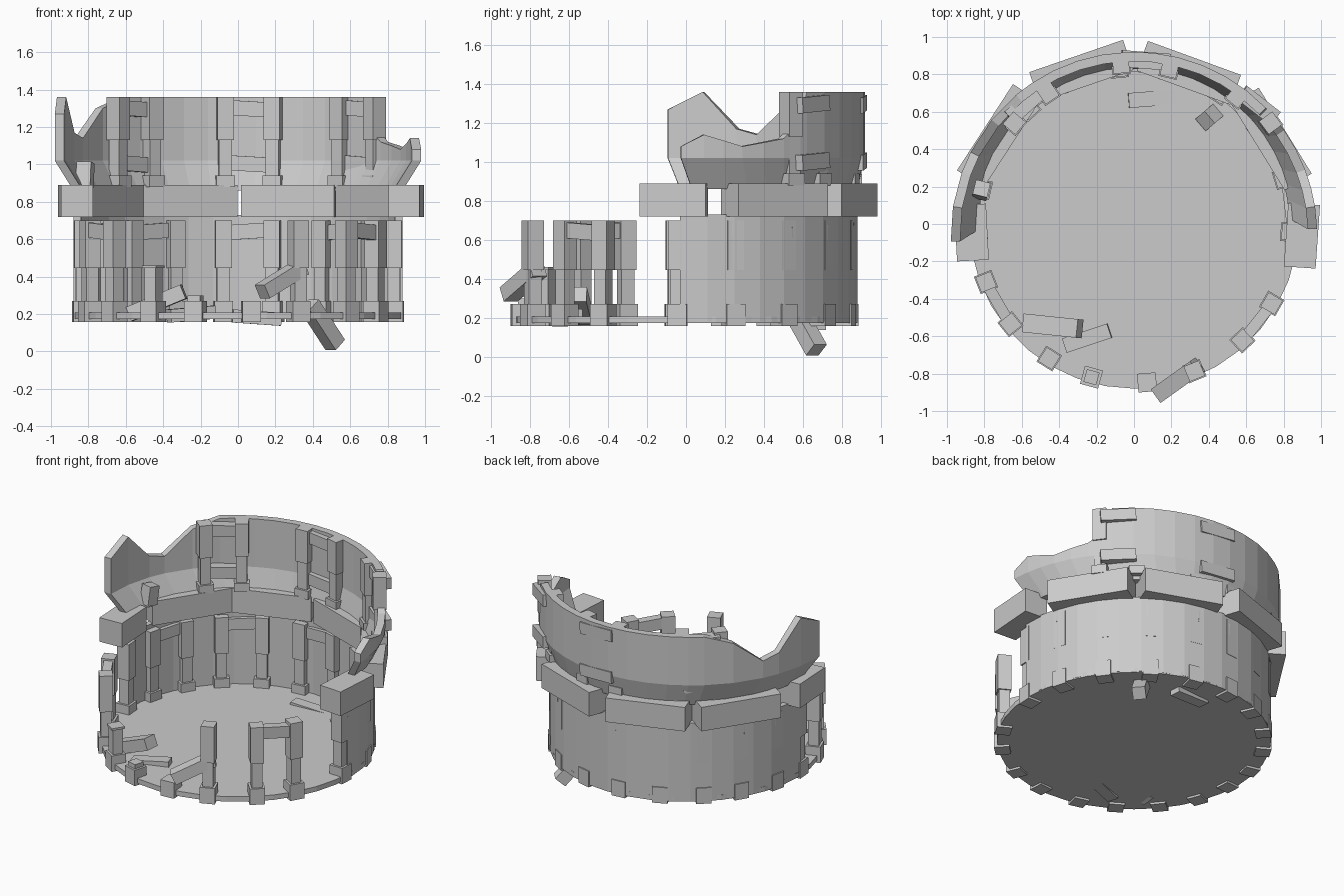
import bpy, bmesh
from math import radians, cos, sin
from mathutils import Vector, Matrix

if "Cube" in bpy.data.objects:
    bpy.data.objects.remove(bpy.data.objects["Cube"])


def polar(r, deg, z=0.0, cy=0.0):
    return Vector((r * cos(radians(deg)), cy + r * sin(radians(deg)), z))


def finish(name, bm):
    bmesh.ops.recalc_face_normals(bm, faces=bm.faces)
    me = bpy.data.meshes.new(name)
    bm.to_mesh(me)
    bm.free()
    ob = bpy.data.objects.new(name, me)
    bpy.context.collection.objects.link(ob)
    return ob


def add_box(bm, center, size, rot=None):
    m = Matrix.Translation(center) @ (rot or Matrix()) @ Matrix.Diagonal((*size, 1))
    bmesh.ops.create_cube(bm, size=1, matrix=m)


def beam(name, p, q, w, h):
    """Box running from p to q, w wide and h high."""
    p, q = Vector(p), Vector(q)
    x = (q - p).normalized()
    y = Vector((0, 0, 1)).cross(x).normalized()
    rot = Matrix((x, y, x.cross(y))).transposed().to_4x4()
    bm = bmesh.new()
    add_box(bm, (p + q) / 2, ((q - p).length, w, h), rot)
    return finish(name, bm)


def column(name, pos, sections, top):
    """Square stacked column facing the centre, cut off at height top."""
    bm = bmesh.new()
    x = Vector((pos[0], pos[1], 0)).normalized()
    rot = Matrix((x, Vector((-x.y, x.x, 0)), Vector((0, 0, 1)))).transposed().to_4x4()
    for z0, z1, w in sections:
        z1 = min(z1, top)
        if z1 > z0:
            add_box(bm, Vector((pos[0], pos[1], (z0 + z1) / 2)), (w, w, z1 - z0), rot)
    return finish(name, bm)


def wall(name, angles, section, thick):
    """Curved wall; section(angle) lists (radius, z, centre y) from bottom to top."""
    bm = bmesh.new()
    rows = []
    for a in angles:
        pts = section(a)
        loop = [polar(r, a, z, cy) for r, z, cy in pts]
        loop += [polar(r - thick, a, z, cy) for r, z, cy in reversed(pts)]
        rows.append([bm.verts.new(v) for v in loop])
    n = len(rows[0])
    for a, b in zip(rows, rows[1:]):
        for i in range(n):
            bm.faces.new((a[i], b[i], b[(i + 1) % n], a[(i + 1) % n]))
    half = n // 2
    for row in (rows[0], rows[-1]):
        for i in range(half - 1):
            bm.faces.new((row[i], row[i + 1], row[n - 2 - i], row[n - 1 - i]))
    return finish(name, bm)


# Floor disc
bm = bmesh.new()
bmesh.ops.create_cone(bm, cap_ends=True, segments=36, radius1=0.88, radius2=0.88,
                      depth=0.035, matrix=Matrix.Translation((0, 0, 0.19)))
finish("floor", bm)

# Lower half-round wall
wall("lower_wall", [-2 + 184 * i / 20 for i in range(21)],
     lambda a: [(0.88, 0.18, 0), (0.88, 0.73, 0)], 0.04)

# Upper flared wall with a broken top edge
PROFILE = [(2, 1.08), (9, 1.14), (21, 1.08), (35, 1.12), (41, 1.2), (44, 1.36),
           (130, 1.36), (141, 1.3), (153, 1.14), (160, 1.17), (171, 1.36), (182, 1.27)]


def top_height(a):
    for (a0, z0), (a1, z1) in zip(PROFILE, PROFILE[1:]):
        if a0 <= a <= a1:
            return z0 + (z1 - z0) * (a - a0) / (a1 - a0)
    return PROFILE[-1][1]


angles = sorted({p[0] for p in PROFILE} | set(range(52, 130, 8)) | {15, 28})
wall("upper_wall", angles,
     lambda a: [(0.88, 0.86, 0), (0.98, 1.02, -0.06), (0.98, top_height(a), -0.06)], 0.05)

# Lower columns all round, some broken off at the front
LOWER = [(0.158, 0.27, 0.1), (0.27, 0.445, 0.07), (0.445, 0.70, 0.088)]
TOPS = {237.8: 0.46, 254.5: 0.30, 274.7: 0.27}
low_angles = [-3, 17, 37, 57, 77, 95.5, 114, 132.5, 149, 167, 184,
              201.4, 219, 237.8, 254.5, 274.7, 292.3, 313, 330]
for i, a in enumerate(low_angles):
    column(f"lower_column_{i + 1}", polar(0.85 if a > 190 else 0.835, a),
           LOWER, TOPS.get(a, 0.70))

# Lintels between the lower column pairs
for i, (a, b) in enumerate([(-3, 17), (37, 57), (77, 95.5), (114, 132.5),
                            (149, 167), (201.4, 219), (313, 330)]):
    beam(f"lower_lintel_{i + 1}", polar(0.85, a + 1, 0.65), polar(0.85, b - 1, 0.635), 0.06, 0.08)

# Heavy ring of straight beams between the storeys
for i, (a, length, r) in enumerate([(-4, 0.34, 0.90), (31.7, 0.54, 0.865), (70, 0.53, 0.86),
                                    (109, 0.53, 0.865), (147, 0.55, 0.865), (183, 0.30, 0.87)]):
    bm = bmesh.new()
    add_box(bm, polar(r, a, 0.805), (0.17, length, 0.17), Matrix.Rotation(radians(a), 4, "Z"))
    finish(f"ring_beam_{i + 1}", bm)

# Upper column pairs with two crossbars each
UPPER = [(0.88, 0.94, 0.1), (0.94, 1.13, 0.07), (1.13, 1.36, 0.088)]
PAIRS = [((-0.64, 0.54), (-0.46, 0.70)), ((-0.07, 0.85), (0.19, 0.83)), ((0.55, 0.68), (0.73, 0.54))]
for i, (p, q) in enumerate(PAIRS):
    column(f"upper_column_{i + 1}_left", p, UPPER, 1.36)
    column(f"upper_column_{i + 1}_right", q, UPPER, 1.36)
    out = (Vector(p) + Vector(q)).normalized() * 0.035
    for j, z in enumerate((1.01, 1.305)):
        a, b = Vector(p) + out, Vector(q) + out
        beam(f"upper_crossbar_{i + 1}_{j + 1}", (*a, z), (*b, z - 0.015), 0.09, 0.08)

# Broken stump on the ring
beam("upper_stump", (-0.82, 0.17, 0.88), (-0.815, 0.19, 1.01), 0.08, 0.08)

# Fallen blocks
beam("fallen_block_back", (-0.03, 0.66, 0.19), (0.23, 0.68, 0.172), 0.08, 0.07)
beam("sunken_block", (0.38, 0.55, 0.25), (0.52, 0.67, 0.035), 0.085, 0.085)
beam("fallen_block_left", (-0.58, -0.53, 0.20), (-0.29, -0.56, 0.32), 0.10, 0.08)
beam("fallen_block_flat", (-0.37, -0.65, 0.19), (-0.13, -0.57, 0.21), 0.08, 0.07)
beam("leaning_block", (0.13, -0.91, 0.32), (0.34, -0.76, 0.45), 0.09, 0.08)
